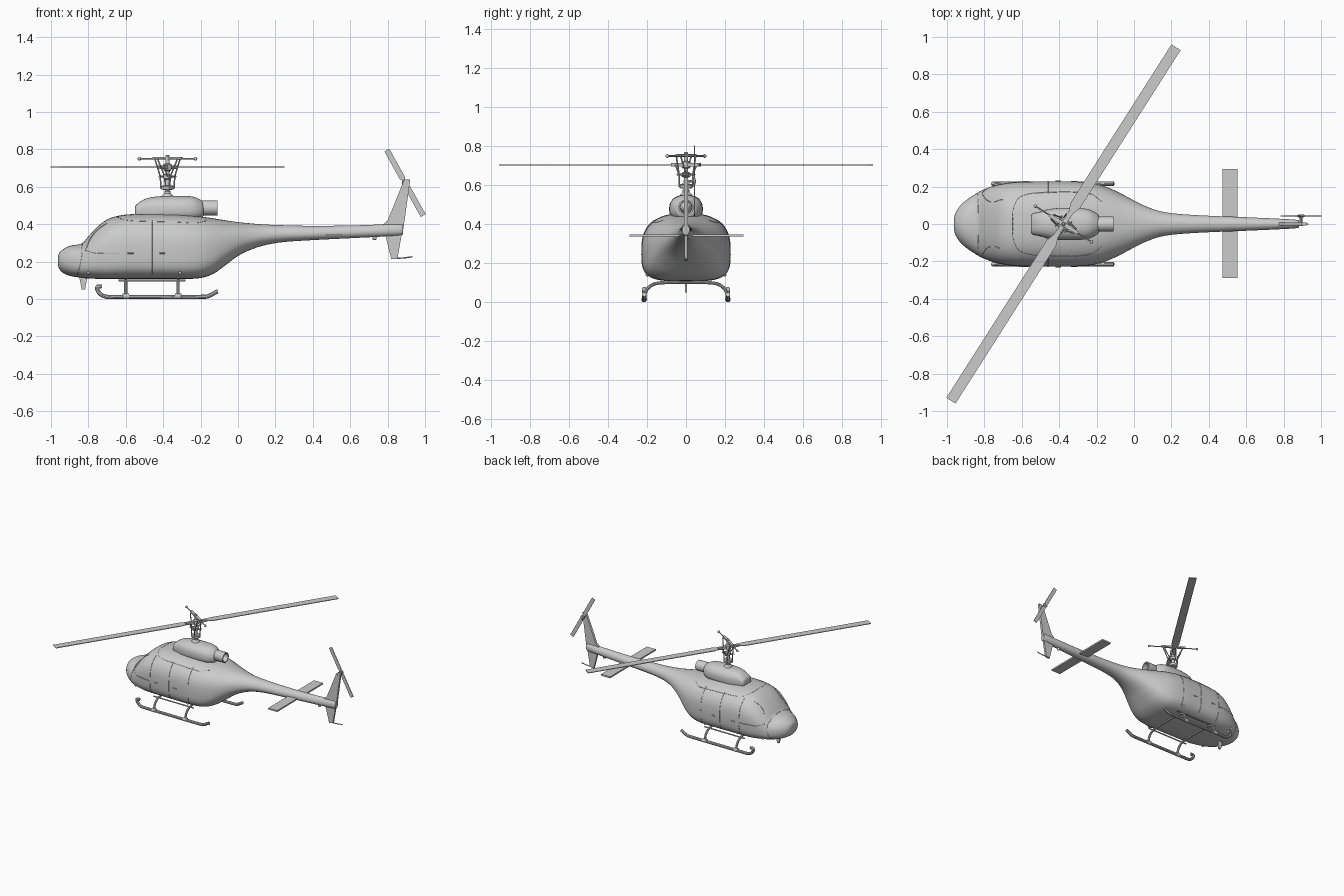
import bpy, bmesh
from math import cos, sin, pi, radians
from mathutils import Matrix, Vector
from mathutils.bvhtree import BVHTree

if "Cube" in bpy.data.objects:
    bpy.data.objects.remove(bpy.data.objects["Cube"])


def finish(bm, name, angle=35):
    bmesh.ops.recalc_face_normals(bm, faces=bm.faces)
    me = bpy.data.meshes.new(name)
    bm.to_mesh(me)
    bm.free()
    ob = bpy.data.objects.new(name, me)
    bpy.context.collection.objects.link(ob)
    bpy.ops.object.select_all(action='DESELECT')
    ob.select_set(True)
    bpy.context.view_layer.objects.active = ob
    bpy.ops.object.shade_smooth_by_angle(angle=radians(angle))
    return ob


def catmull(pts, steps):
    P = [Vector(p) for p in pts]
    P = [2 * P[0] - P[1]] + P + [2 * P[-1] - P[-2]]
    out = []
    for i in range(1, len(P) - 2):
        a, b, c, d = P[i - 1:i + 3]
        for k in range(steps):
            t = k / steps
            out.append(0.5 * (2 * b + (c - a) * t + (2 * a - 5 * b + 4 * c - d) * t * t
                              + (3 * b - a - 3 * c + d) * t ** 3))
    return out + [P[-2]]


def skin(rings, name, closed=False):
    bm = bmesh.new()
    vs = [[bm.verts.new(p) for p in r] for r in rings]
    n = len(vs[0])
    for a, b in list(zip(vs, vs[1:])) + ([(vs[-1], vs[0])] if closed else []):
        for j in range(n):
            bm.faces.new((a[j], a[(j + 1) % n], b[(j + 1) % n], b[j]))
    if not closed:
        bm.faces.new(vs[0])
        bm.faces.new(vs[-1])
    return finish(bm, name)


# stations are (x, top z, bottom z, half width, squareness)
def loft(name, stations, steps=4, n=48):
    rings = []
    for x, top, bot, w, k in catmull(stations, steps):
        mid, ring = bot + 0.45 * (top - bot), []
        for j in range(n):
            c, s = cos(2 * pi * j / n), sin(2 * pi * j / n)
            e = 2 / (2 + k * (0.6 if s > 0 else 1.8))
            h = top - mid if s > 0 else mid - bot
            y = w * abs(c) ** e * (1 if c > 0 else -1)
            ring.append((x, y, mid + h * abs(s) ** e * (1 if s > 0 else -1)))
        rings.append(ring)
    return skin(rings, name)


def tube(name, pts, r, steps=1, n=10):
    pts = catmull(pts, steps) if steps > 1 else [Vector(p) for p in pts]
    rings, u = [], None
    for i, p in enumerate(pts):
        d = (pts[min(i + 1, len(pts) - 1)] - pts[max(i - 1, 0)]).normalized()
        u = d.orthogonal() if u is None else u - d * u.dot(d)
        u.normalize()
        v = d.cross(u)
        rings.append([p + r * (u * cos(2 * pi * j / n) + v * sin(2 * pi * j / n)) for j in range(n)])
    return skin(rings, name)


def plate(name, outline, thick, m):
    rings = [[m @ Vector((x, y, z)) for x, y in outline] for z in (-thick / 2, thick / 2)]
    return skin(rings, name)


# profile of (radius, height) spun about an axis
def lathe(name, prof, m=Matrix(), n=24, closed=False):
    return skin([[m @ Vector((r * cos(2 * pi * j / n), r * sin(2 * pi * j / n), z))
                  for j in range(n)] for r, z in prof], name, closed)


def ball(name, p, r):
    bm = bmesh.new()
    bmesh.ops.create_uvsphere(bm, u_segments=12, v_segments=8, radius=r, matrix=Matrix.Translation(p))
    return finish(bm, name)


# fuselage and tail boom
body = loft("fuselage", [
    (-.963, .205, .203, .002, 0), (-.959, .240, .168, .045, 0), (-.94, .262, .143, .085, .1),
    (-.90, .284, .124, .125, .3), (-.835, .297, .113, .168, .5), (-.80, .335, .110, .186, .6),
    (-.755, .383, .108, .202, .8), (-.70, .425, .107, .215, 1), (-.63, .447, .107, .224, 1),
    (-.54, .455, .107, .227, 1), (-.42, .456, .107, .228, 1), (-.30, .452, .107, .227, 1),
    (-.20, .441, .112, .214, .9), (-.13, .431, .136, .191, .7), (-.07, .421, .178, .163, .45),
    (0, .411, .230, .126, .25), (.07, .404, .264, .092, .1), (.15, .398, .289, .066, 0),
    (.25, .394, .305, .053, 0), (.40, .391, .315, .044, 0), (.60, .393, .325, .036, 0),
    (.78, .399, .334, .028, 0), (.87, .402, .340, .022, 0), (.882, .392, .350, .014, 0)])

# engine cowl with flat intake, and exhaust pipe
loft("engine_cowl", [
    (-.55, .495, .445, .045, 1), (-.54, .508, .44, .056, 1), (-.50, .534, .43, .066, .8),
    (-.45, .546, .42, .08, .6), (-.38, .551, .42, .086, .5), (-.29, .551, .42, .085, .4),
    (-.235, .546, .42, .076, .3), (-.195, .527, .43, .054, .1), (-.185, .518, .445, .04, 0)])
lathe("exhaust_pipe", [(.034, -.03), (.040, -.02), (.040, .085), (.032, .085), (.030, .02), (.028, -.03)],
      Matrix.Translation((-.195, 0, .487)) @ Matrix.Rotation(pi / 2, 4, 'Y'), closed=True)
lathe("exhaust_core", [(.033, .01), (.033, .02), (.012, .05), (.002, .06)],
      Matrix.Translation((-.195, 0, .487)) @ Matrix.Rotation(pi / 2, 4, 'Y'))

# vertical fins, stabilizer and nose antenna
side = Matrix.Rotation(pi / 2, 4, 'X')
plate("upper_fin", [(.765, .39), (.80, .42), (.885, .63), (.897, .64), (.921, .64), (.88, .345), (.80, .36)], .018, side)
plate("lower_fin", [(.785, .35), (.82, .212), (.853, .218), (.876, .35)], .016, side)
plate("nose_antenna", [(-.85, .125), (-.835, .05), (-.818, .05), (-.805, .12)], .012, side)
plate("tail_stabilizer", [(.473, -.29), (.553, -.29), (.553, .295), (.473, .295)], .012, Matrix.Translation((0, 0, .342)))
tube("tail_bumper", [(.84, 0, .217), (.89, 0, .22), (.932, 0, .226)], .0035)
ball("tail_beacon", (.73, 0, .326), .012)

# main rotor
hub = Matrix.Translation((-.377, 0, 0)) @ Matrix.Rotation(radians(57.5), 4, 'Z')
for i in range(2):
    m = hub @ Matrix.Rotation(pi * i, 4, 'Z')
    plate("main_blade", [(.045, -.014), (.075, -.014), (.12, -.029), (1.12, -.029), (1.12, .029), (.12, .029),
                         (.075, .014), (.045, .014)], .005, m @ Matrix.Translation((0, 0, .705)))
    plate("blade_grip", [(0, -.014), (.085, -.009), (.085, .009), (0, .014)], .018, m @ Matrix.Translation((0, 0, .705)))
    # stabilizer bar half, with end weight
    tube("stabilizer_bar", [m @ Vector((0, y, .75)) for y in (0, .178)], .004)
    ball("bar_weight", m @ Vector((0, .178, .75)), .0095)
    plate("bar_frame", [(-.012, 0), (-.008, .09), (.008, .09), (.012, 0)], .012, m @ Matrix.Translation((0, 0, .754)))
    for x, y in ((.022, .035), (-.022, .035)):
        tube("control_rod", [m @ Vector((x, y * .8, .59)), m @ Vector((x, y * .9, .655)), m @ Vector((x * .6, .072, .75))], .004)
    tube("mixer_arm", [m @ Vector((-.035, y, .655)) for y in (.03,)] + [m @ Vector((.035, .03, .655))], .005)
    tube("pitch_link", [m @ Vector((.03, .018, .655)), m @ Vector((.055, .016, .705))], .0035)
mast = Matrix.Translation((-.377, 0, 0))
lathe("rotor_mast", [(.034, .53), (.03, .552), (.017, .565), (.017, .575), (.011, .58), (.011, .765), (.006, .77)], mast)
lathe("swash_plate", [(.015, .583), (.032, .585), (.034, .59), (.034, .602), (.028, .607), (.015, .608)], mast)
lathe("mixer_hub", [(.014, .64), (.022, .645), (.022, .663), (.014, .668)], mast)
lathe("rotor_hub", [(.014, .685), (.022, .69), (.022, .72), (.014, .725)], mast)

# tail rotor
tail = Matrix.Translation((.893, .043, .621)) @ side @ Matrix.Rotation(radians(119), 4, 'Z')
for i in range(2):
    plate("tail_blade", [(.015, -.007), (.03, -.015), (.2, -.015), (.2, .015), (.03, .015), (.015, .007)], .004,
          tail @ Matrix.Rotation(pi * i, 4, 'Z'))
tube("tail_rotor_shaft", [(.893, -.012, .621), (.893, .052, .621)], .007)
lathe("tail_rotor_hub", [(.014, -.007), (.018, -.004), (.018, .004), (.014, .007)], tail, 16)

# landing skids and cross tubes
for s in (1, -1):
    y = .215 * s
    tube("skid", [(-.728, y, .066), (-.75, y, .066), (-.752, y, .05), (-.735, y, .026), (-.705, y, .0125),
                  (-.65, y, .0115), (-.45, y, .0115), (-.20, y, .0115), (-.155, y, .017), (-.12, y, .036), (-.108, y, .04)], .0115, 4)
    tube("step_rail", [(-.64, .165 * s, .098), (-.28, .165 * s, .098)], .005)
for x in (-.60, -.32):
    half = [(.215, .015), (.208, .05), (.187, .079), (.15, .096), (.08, .101)]
    tube("cross_tube", [(x, -y, z) for y, z in half] + [(x, y, z) for y, z in half[::-1]], .0085, 4)
    for s in (1, -1):
        lathe("skid_clamp", [(.0125, -.018), (.0145, -.016), (.0145, .016), (.0125, .018)],
              Matrix.Translation((x, .215 * s, .0145)) @ Matrix.Rotation(pi / 2, 4, 'Y'), 12)

# door, window and roof seams laid on the fuselage skin
tree = BVHTree.FromPolygons([v.co for v in body.data.vertices], [p.vertices[:] for p in body.data.polygons])


def seam(name, pts, origin, r=.002):
    hits = []
    for a, b in catmull(pts, 8):
        o, d = origin(a, b)
        h = tree.ray_cast(o, d)[0]
        if h:
            hits.append(h)
    if len(hits) > 2:
        tube(name, hits, r, 1, 6)


for s in (1, -1):
    def from_side(x, z):
        return Vector((x, s, z)), Vector((0, -s, 0))

    def from_top(x, y):
        return Vector((x, s * y, 1)), Vector((0, 0, -1))

    for x in (-.63, -.46, -.29):
        seam("door_seam", [(x, .135), (x, .22), (x, .32), (x, .42)], from_side)
    seam("nose_seam", [(-.86, .125), (-.845, .18), (-.835, .24), (-.835, .285)], from_side)
    seam("windscreen_post", [(-.815, .26), (-.79, .32), (-.75, .37), (-.70, .405)], from_side)
    seam("window_sill", [(-.815, .26), (-.76, .245), (-.69, .245), (-.63, .245)], from_side)
    seam("roof_seam", [(-.65, 0), (-.645, .08), (-.60, .15), (-.45, .17), (-.25, .165), (-.17, .12)], from_top)
    seam("nose_top_seam", [(-.832, 0), (-.832, .05), (-.834, .1), (-.836, .13)], from_top)
    for x in (-.59, -.42):
        seam("door_handle", [(x, .245), (x + .02, .245), (x + .03, .245)], from_side, .004)
    for x in (-.80, -.31):
        ball("step_light", tree.ray_cast(*from_side(x, .14))[0], .009)
